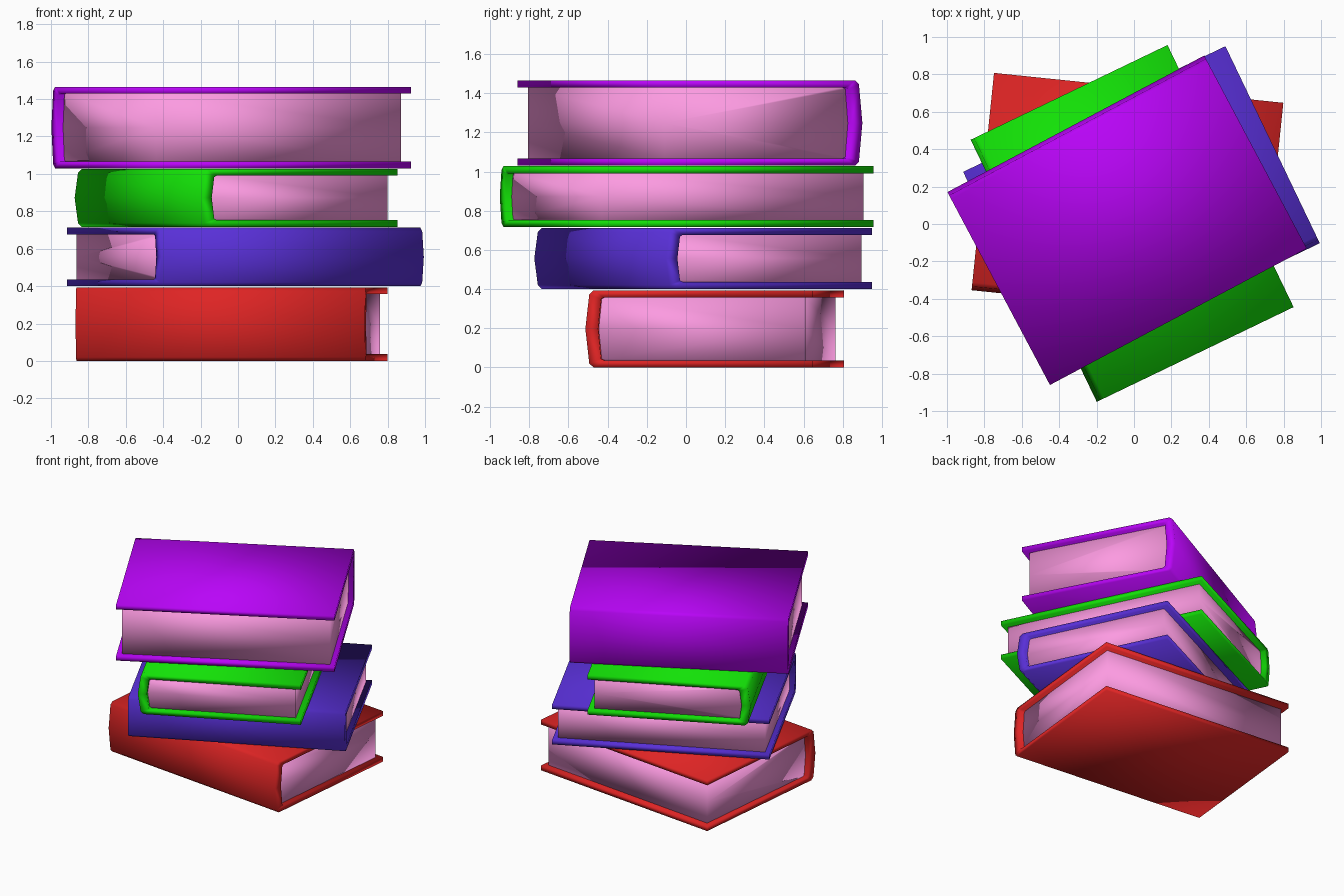
import bpy, bmesh
from math import radians
from mathutils import Matrix

if "Cube" in bpy.data.objects:
    bpy.data.objects.remove(bpy.data.objects["Cube"])

LENGTH, WIDTH, COVER = 1.555, 1.168, 0.036


def material(name, rgb):
    """Colour given as seen on screen, stored as linear values."""
    m = bpy.data.materials.new(name)
    m.diffuse_color = (*[c ** 2.2 for c in rgb], 1)
    m.use_nodes = True
    m.node_tree.nodes["Principled BSDF"].inputs["Base Color"].default_value = m.diffuse_color
    return m


def mirrored(points, h):
    """Complete a profile whose upper half ends on the mid-height point."""
    return points + [(y, h - z) for y, z in reversed(points[:-1])]


def finish(name, bm, mat, matrix):
    bmesh.ops.recalc_face_normals(bm, faces=bm.faces)
    mesh = bpy.data.meshes.new(name)
    for f in bm.faces:
        f.smooth = True
    bm.to_mesh(mesh)
    bm.free()
    mesh.materials.append(mat)
    ob = bpy.data.objects.new(name, mesh)
    ob.matrix_world = matrix
    bpy.context.collection.objects.link(ob)


def rings(bm, profile, half):
    y0 = WIDTH / 2
    return [[bm.verts.new((x, y - y0, z)) for y, z in profile] for x in (-half, half)]


def book(name, rgb, centre, angle, z0, z1):
    h = z1 - z0
    place = Matrix.Translation((*centre, z0)) @ Matrix.Rotation(radians(angle), 4, 'Z')

    # Wrapped cover: C-shaped section with a slightly bulging spine
    outer = mirrored([(WIDTH, h), (0.042, h), (0.02, h - 0.02), (0, h / 2)], h)
    t = h - COVER
    inner = mirrored([(WIDTH, t), (0.095, t), (0.08, t - 0.008), (0.065, h / 2)], h)
    bm = bmesh.new()
    o, i = rings(bm, outer, LENGTH / 2), rings(bm, inner, LENGTH / 2)
    n = len(outer)
    for k in range(n - 1):
        for r in (o, i):
            bm.faces.new((r[0][k], r[0][k + 1], r[1][k + 1], r[1][k]))
        for e in (0, 1):
            bm.faces.new((o[e][k], o[e][k + 1], i[e][k + 1], i[e][k]))
    for k in (0, n - 1):
        bm.faces.new((o[0][k], o[1][k], i[1][k], i[0][k]))
    finish(name + "_cover", bm, material(name + "_cloth", rgb), place)

    # Page block, inset at both ends and at the fore-edge
    fore = WIDTH - 0.042
    pages = mirrored([(fore, t), (0.095, t), (0.08, t - 0.008), (0.065, h / 2)], h)
    pages.append((fore, h / 2))
    bm = bmesh.new()
    ends = a, b = rings(bm, pages, LENGTH / 2 - 0.036)
    for k in range(n + 1):
        j = (k + 1) % (n + 1)
        bm.faces.new((a[k], a[j], b[j], b[k]))
    for r in ends:
        bm.faces.new(r[:4] + r[-1:])
        bm.faces.new(r[3:])
    finish(name + "_pages", bm, paper, place)


paper = material("paper", (0.99, 0.60, 0.88))
book("red_book", (0.87, 0.16, 0.16), (-0.035, 0.147), -5.9, 0.0, 0.393)
book("blue_book", (0.35, 0.20, 0.84), (0.04, 0.088), 25.6, 0.40, 0.712)
book("green_book", (0.10, 0.88, 0.06), (-0.01, 0.003), -64.3, 0.717, 1.027)
book("purple_book", (0.72, 0.05, 0.97), (-0.037, 0.02), 208.0, 1.03, 1.465)
